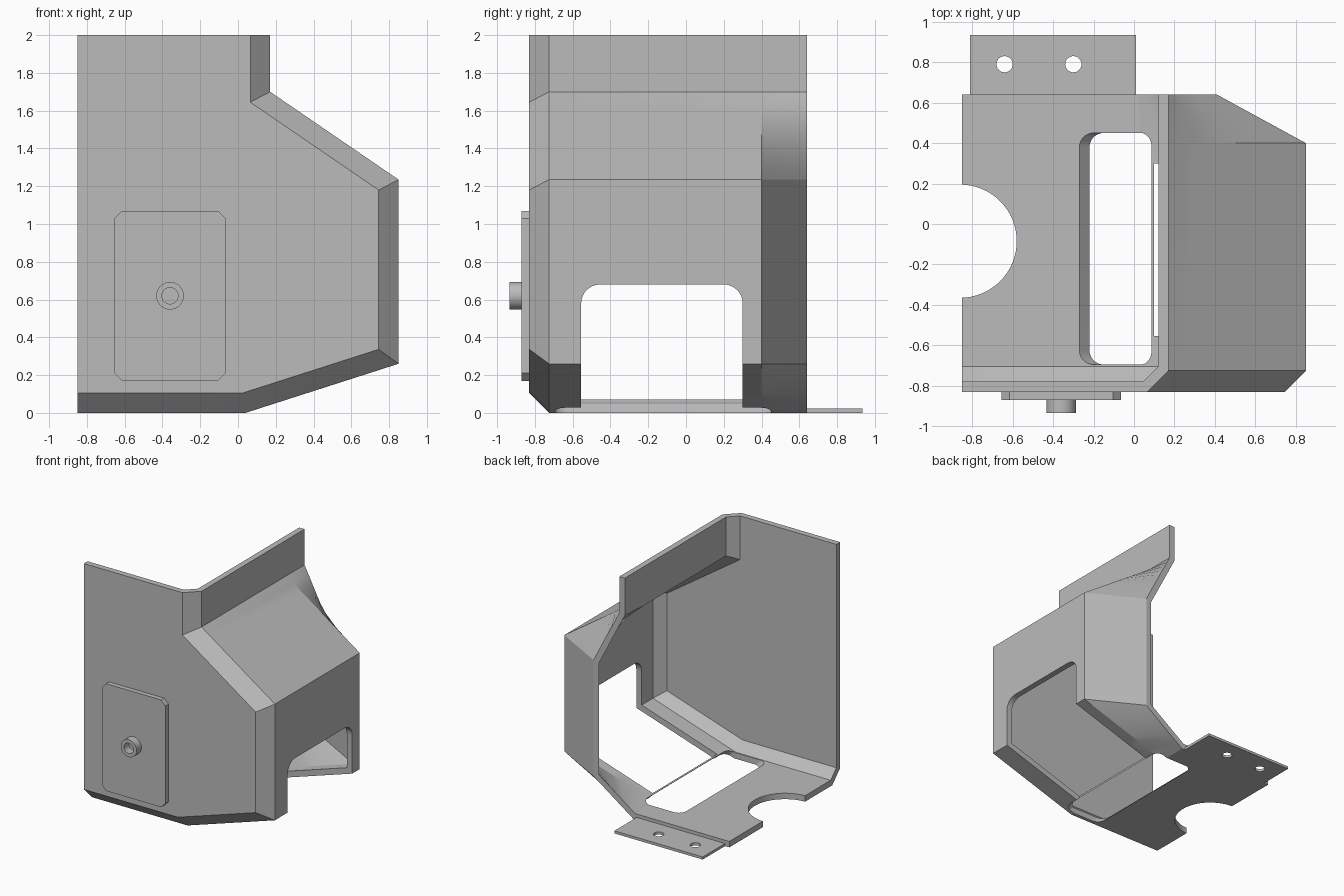
import bpy, bmesh, math
from mathutils import Vector

cube = bpy.data.objects.get("Cube")
if cube:
    bpy.data.objects.remove(cube, do_unlink=True)

grey = bpy.data.materials.new("plain_grey")
grey.use_nodes = True
grey.diffuse_color = (0.5, 0.5, 0.5, 1)
grey.node_tree.nodes["Principled BSDF"].inputs["Base Color"].default_value = (0.5, 0.5, 0.5, 1)


def make_object(name, bm):
    bmesh.ops.recalc_face_normals(bm, faces=bm.faces)
    mesh = bpy.data.meshes.new(name)
    bm.to_mesh(mesh)
    bm.free()
    mesh.materials.append(grey)
    obj = bpy.data.objects.new(name, mesh)
    bpy.context.collection.objects.link(obj)
    return obj


def prism(name, points, lo, hi, place):
    """Extrude a 2D outline from lo to hi; place maps (u, v, w) to x, y, z."""
    bm = bmesh.new()
    ends = [[bm.verts.new(place(u, v, w)) for u, v in points] for w in (lo, hi)]
    for end in ends:
        bm.faces.new(end)
    n = len(points)
    for i in range(n):
        j = (i + 1) % n
        bm.faces.new((ends[0][i], ends[0][j], ends[1][j], ends[1][i]))
    return make_object(name, bm)


def rounded(u0, u1, v0, v1, r, steps=8):
    """Rectangle outline with rounded corners; one step gives chamfers."""
    corners = [(u1 - r, v1 - r), (u0 + r, v1 - r), (u0 + r, v0 + r), (u1 - r, v0 + r)]
    return [(cu + r * math.cos(a), cv + r * math.sin(a))
            for q, (cu, cv) in enumerate(corners)
            for a in [(q + s / steps) * math.pi / 2 for s in range(steps + 1)]]


def circle(u, v, r, n=48):
    return [(u + r * math.cos(2 * math.pi * i / n), v + r * math.sin(2 * math.pi * i / n))
            for i in range(n)]


def cut(obj, cutter):
    """Subtract the cutter, then remove it."""
    cutter.hide_render = True
    mod = obj.modifiers.new("cut", "BOOLEAN")
    mod.operation, mod.solver, mod.object = "DIFFERENCE", "EXACT", cutter
    bpy.context.view_layer.objects.active = obj
    bpy.ops.object.modifier_apply(modifier=mod.name)
    bpy.data.objects.remove(cutter, do_unlink=True)


def smooth(obj, degrees):
    bpy.ops.object.select_all(action="DESELECT")
    obj.select_set(True)
    bpy.context.view_layer.objects.active = obj
    bpy.ops.object.shade_smooth_by_angle(angle=math.radians(degrees))


def along_x(u, v, w):
    return (w, u, v)


def along_y(u, v, w):
    return (u, w, v)


def along_z(u, v, w):
    return (u, v, w)


def leaning(u, v, w):
    return (u - w, v, w)


# Cross-sections of the cover, from floor edge round to the top edge
main_profile = [(-0.85, 0), (0.04, 0), (0.85, 0.26), (0.85, 1.235), (0.17, 1.70), (0.17, 2)]
back_profile = [(-0.85, 0), (0.04, 0), (0.41, 0.26), (0.41, 1.235), (0.17, 1.70), (0.17, 2)]


def inset(profile, d):
    """Mitred inward offset of an open profile."""
    pts = [Vector(p) for p in profile]
    normals = []
    for a, b in zip(pts, pts[1:]):
        t = (b - a).normalized()
        normals.append(Vector((-t.y, t.x)))
    out = [pts[0] + normals[0] * d]
    for p, m, n in zip(pts[1:], normals, normals[1:]):
        out.append(p + (m + n) * d / (1 + m.dot(n)))
    return out + [pts[-1] + normals[-1] * d]


def section(profile, d, y, steps=10):
    """Inset profile at depth y, with the sloping runs subdivided."""
    pts = inset(profile, d)
    line = []
    for i, (a, b) in enumerate(zip(pts, pts[1:])):
        n = steps if i in (1, 3) else 1
        line += [a.lerp(b, k / n) for k in range(n)]
    return [(p.x, y, p.y) for p in line + [pts[-1]]]


def add_skin(bm, sections):
    """Loft the sections and close the front; return all vertices in order."""
    rows = [[bm.verts.new(p) for p in s] for s in sections]
    for a, b in zip(rows, rows[1:]):
        for i in range(len(a) - 1):
            bm.faces.new((a[i], a[i + 1], b[i + 1], b[i]))
    corner = bm.verts.new((-0.85, sections[-1][0][1], 2))
    bm.faces.new(rows[-1] + [corner])
    return [v for row in rows for v in row] + [corner]


# Cover shell: outer and inner skins joined along their open rims
wall = 0.05
bm = bmesh.new()
outer = add_skin(bm, [section(back_profile, 0, 0.64), section(main_profile, 0, 0.40),
                      section(main_profile, 0, -0.725), section(main_profile, 0.105, -0.83)])
rim = [e.verts[:] for e in bm.edges if e.is_boundary]
inner = add_skin(bm, [section(back_profile, wall, 0.64), section(main_profile, wall, 0.385),
                      section(main_profile, wall, -0.704), section(main_profile, 0.126, -0.78)])
partner = dict(zip(outer, inner))
for a, b in rim:
    bm.faces.new((a, b, partner[b], partner[a]))
cover = make_object("cover_shell", bm)

# Side opening, floor opening and half-round floor notch
cut(cover, prism("side_cutter", rounded(-0.555, 0.30, -0.5, 0.68, 0.1), 0.10, 1.2, along_x))
cut(cover, prism("floor_cutter", rounded(-0.22, 0.155, -0.695, 0.45, 0.07), -0.1, 0.12, leaning))
cut(cover, prism("notch_cutter", circle(-0.86, -0.085, 0.28, 64), -0.1, 0.1, along_z))
smooth(cover, 15)

# Mounting tab with two screw holes
tab = prism("mounting_tab", [(-0.81, 0.63), (0.01, 0.63), (0.01, 0.935), (-0.81, 0.935)],
            0, 0.022, along_z)
for x in (-0.64, -0.30):
    cut(tab, prism("screw_cutter", circle(x, 0.79, 0.04, 32), -0.1, 0.1, along_z))
smooth(tab, 30)

# Raised front panel with chamfered corners
prism("front_panel", rounded(-0.655, -0.065, 0.17, 1.07, 0.04, 1), -0.87, -0.825, along_y)

# Hollow round boss on the panel
boss = prism("panel_boss", circle(-0.36, 0.62, 0.073), -0.935, -0.865, along_y)
cut(boss, prism("bore_cutter", circle(-0.36, 0.62, 0.043), -1.0, -0.86, along_y))
smooth(boss, 30)
